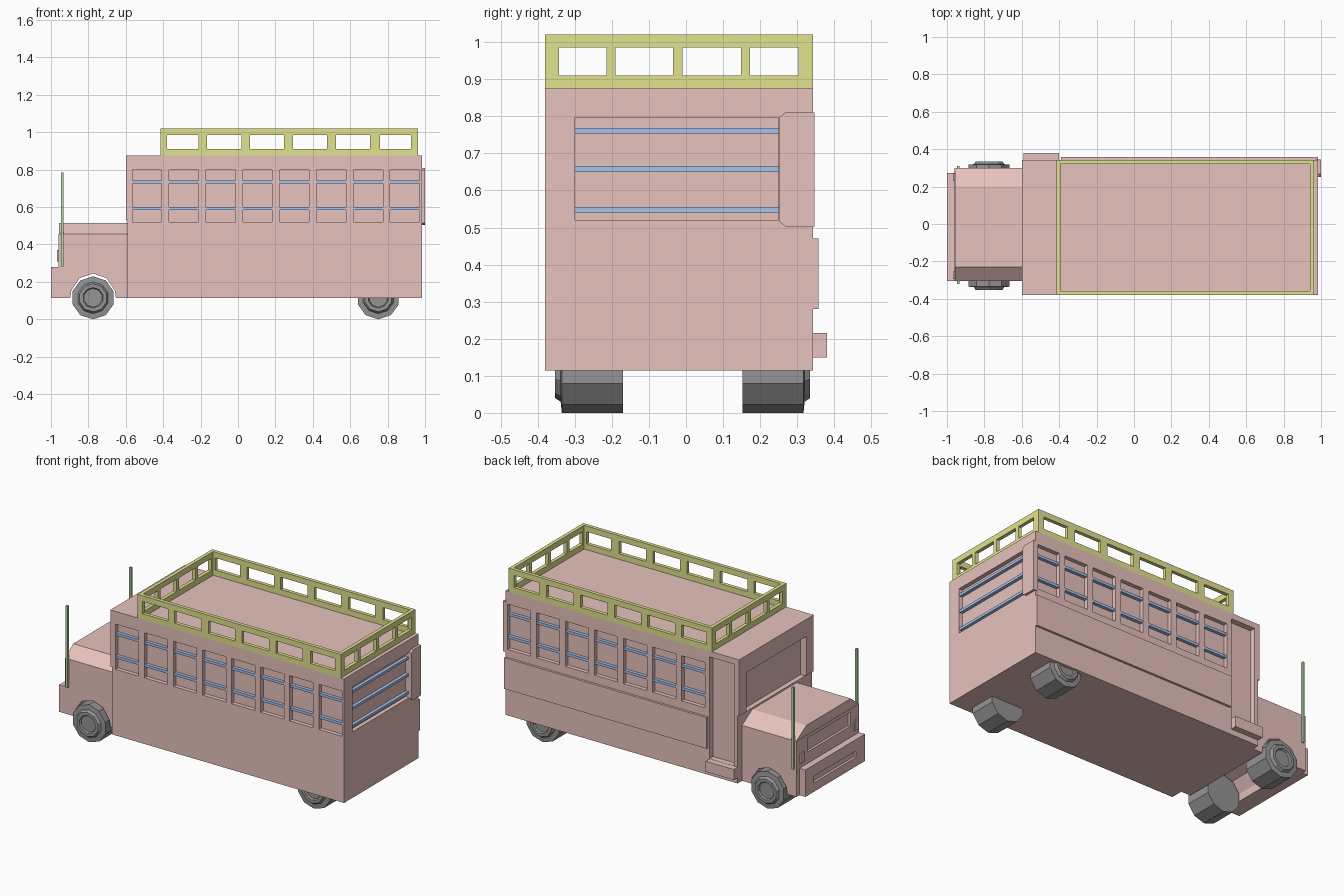
import bpy, bmesh, math
from mathutils import Matrix, Vector

if "Cube" in bpy.data.objects:
    bpy.data.objects.remove(bpy.data.objects["Cube"])


def mat(name, col):
    m = bpy.data.materials.new(name)
    m.diffuse_color = (*col, 1)
    m.use_nodes = True
    m.node_tree.nodes["Principled BSDF"].inputs["Base Color"].default_value = m.diffuse_color
    return m


PINK = mat("pink_paint", (0.80, 0.54, 0.51))
YELLOW = mat("yellow_paint", (0.76, 0.76, 0.28))
BLUE = mat("blue_bars", (0.38, 0.55, 0.85))
GREEN = mat("green_pole", (0.50, 0.70, 0.42))
DARK = mat("dark_rubber", (0.30, 0.30, 0.30))


def finish(name, bm, material):
    bmesh.ops.recalc_face_normals(bm, faces=bm.faces)
    me = bpy.data.meshes.new(name)
    bm.to_mesh(me)
    bm.free()
    ob = bpy.data.objects.new(name, me)
    bpy.context.collection.objects.link(ob)
    if material:
        me.materials.append(material)
    return ob


def boxes(name, items, material=None):
    """One object from boxes given as (x0, x1, y0, y1, z0, z1)."""
    bm = bmesh.new()
    for x0, x1, y0, y1, z0, z1 in items:
        m = Matrix.Translation(((x0 + x1) / 2, (y0 + y1) / 2, (z0 + z1) / 2))
        m = m @ Matrix.Diagonal((x1 - x0, y1 - y0, z1 - z0, 1))
        bmesh.ops.create_cube(bm, size=1, matrix=m)
    return finish(name, bm, material)


def prism(name, pts, axis, a, b, material):
    """Extrude a profile along x (points are y, z) or y (points are x, z)."""
    bm = bmesh.new()
    vs = [bm.verts.new((a, u, v) if axis == 'x' else (u, a, v)) for u, v in pts]
    f = bm.faces.new(vs)
    ex = bmesh.ops.extrude_face_region(bm, geom=[f])
    move = Vector((b - a, 0, 0)) if axis == 'x' else Vector((0, b - a, 0))
    bmesh.ops.translate(bm, vec=move, verts=[g for g in ex['geom'] if isinstance(g, bmesh.types.BMVert)])
    return finish(name, bm, material)


def cut(ob, items):
    cutter = boxes("cutter", items)
    cutter.hide_render = True
    md = ob.modifiers.new("recess", 'BOOLEAN')
    md.operation, md.solver, md.object = 'DIFFERENCE', 'EXACT', cutter
    bpy.context.view_layer.objects.active = ob
    bpy.ops.object.modifier_apply(modifier=md.name)
    bpy.data.objects.remove(cutter)


YR, YL = -0.38, 0.343      # body sides
Z0, Z1 = 0.115, 0.875      # body floor and roof
D = 0.025                  # window recess depth

# Passenger body with recessed windows, door and windscreen
body = prism("bus_body", [(-0.59, Z0), (0.985, Z0), (0.985, Z1), (-0.60, Z1), (-0.60, 0.53), (-0.59, 0.53)],
             'y', YR, YL, PINK)
win_x = [-0.565 + 0.197 * i for i in range(8)]
holes = [(x, x + 0.157, YR - 0.05, YR + D, 0.52, 0.797) for x in win_x]
holes += [(x, x + 0.157, YL - D, YL + 0.05, 0.52, 0.797) for x in win_x[1:]]
holes += [(0.985 - D, 1.05, -0.30, 0.25, 0.52, 0.797),
          (-0.565, -0.40, YL - 0.035, YL + 0.05, 0.216, 0.84),
          (-0.70, -0.56, -0.31, 0.27, 0.525, 0.77)]
cut(body, holes)

# Blue window bars
bars = []
for z in (0.585, 0.725):
    bars += [(x, x + 0.157, YR + 0.005, YR + D + 0.005, z, z + 0.016) for x in win_x]
    bars += [(x, x + 0.157, YL - D - 0.005, YL - 0.005, z, z + 0.016) for x in win_x[1:]]
bars += [(0.955, 0.98, -0.30, 0.25, z, z + 0.016) for z in (0.54, 0.65, 0.753)]
boxes("window_bars", bars, BLUE)

# Side panel, door step, folded rear door
boxes("side_panel", [(-0.39, 0.985, YL - 0.01, 0.357, 0.28, 0.47)], PINK)
boxes("door_step", [(-0.59, -0.40, YL - 0.03, 0.38, 0.15, 0.215)], PINK)
prism("rear_door", [(0.252, 0.515), (0.268, 0.503), (0.346, 0.503), (0.346, 0.81), (0.268, 0.81), (0.252, 0.797)],
      'x', 0.97, 1.0, PINK)

# Engine bay with through wheel arches
WX = -0.775
arch = [(WX + 0.122 * math.cos(math.radians(t)), Z0 + 0.13 * math.sin(math.radians(t)))
        for t in (180, 162, 126, 90, 54, 18, 0)]
nose = prism("engine_bay", [(-0.96, Z0)] + arch[:1] + arch[1:] + [(-0.585, Z0), (-0.585, 0.455), (-0.96, 0.455)],
             'y', -0.305, 0.30, PINK)
cut(nose, [(-1.0, -0.945, -0.22, 0.19, 0.35, 0.435)])
prism("bonnet", [(-0.305, 0.455), (0.30, 0.455), (0.20, 0.515), (-0.23, 0.515)], 'x', -0.957, -0.585, PINK)
boxes("headlights", [(-0.968, -0.955, y - 0.02, y + 0.02, 0.31, 0.37) for y in (-0.275, 0.25)], PINK)

# Bumper with slot
bumper = boxes("bumper", [(-1.0, -0.955, -0.305, 0.272, Z0, 0.28)], PINK)
cut(bumper, [(-1.05, -0.985, -0.22, 0.19, 0.17, 0.21)])

# Marker poles
boxes("marker_poles", [(-0.946, -0.933, y - 0.007, y + 0.007, 0.283, 0.785) for y in (-0.313, 0.303)], GREEN)

# Roof rack: rails and posts on four sides
T, X0, X1 = 0.022, -0.415, 0.963
rack = []
for z in (Z1, 0.985):
    h = 0.035
    rack += [(X0, X1, YR, YR + T, z, z + h), (X0, X1, YL - T, YL, z, z + h),
             (X0, X0 + T, YR + T, YL - T, z, z + h), (X1 - T, X1, YR + T, YL - T, z, z + h)]
for a, b in ((X0, -0.38), (-0.21, -0.165), (0.02, 0.065), (0.245, 0.293),
             (0.475, 0.523), (0.705, 0.758), (0.925, X1)):
    rack += [(a, b, YR, YR + T, 0.91, 0.985), (a, b, YL - T, YL, 0.91, 0.985)]
for a, b in ((YR + T, -0.343), (-0.215, -0.19), (-0.035, -0.01), (0.148, 0.173), (0.303, YL - T)):
    rack += [(X0, X0 + T, a, b, 0.91, 0.985), (X1 - T, X1, a, b, 0.91, 0.985)]
boxes("roof_rack", rack, YELLOW)


# Ten-sided wheels with raised rim and sunken hub
def wheel(name, x, y, side):
    prof = [(0.0, 0.0), (0.115, 0.0), (0.115, 0.165), (0.085, 0.168), (0.075, 0.183),
            (0.055, 0.183), (0.05, 0.172), (0.0, 0.172)]
    bm = bmesh.new()
    vs = [bm.verts.new((0, y + side * w, Z0 + r)) for r, w in prof]
    es = [bm.edges.new(p) for p in zip(vs, vs[1:])]
    bmesh.ops.spin(bm, geom=vs + es, cent=(0, 0, Z0), axis=(0, 1, 0),
                   angle=math.tau, steps=10, use_duplicate=False)
    bmesh.ops.remove_doubles(bm, verts=bm.verts, dist=1e-4)
    bmesh.ops.translate(bm, vec=(x, 0, 0), verts=bm.verts)
    finish(name, bm, DARK)


for label, x in (("front", WX), ("rear", 0.75)):
    wheel(label + "_wheel_right", x, -0.17, -1)
    wheel(label + "_wheel_left", x, 0.152, 1)
